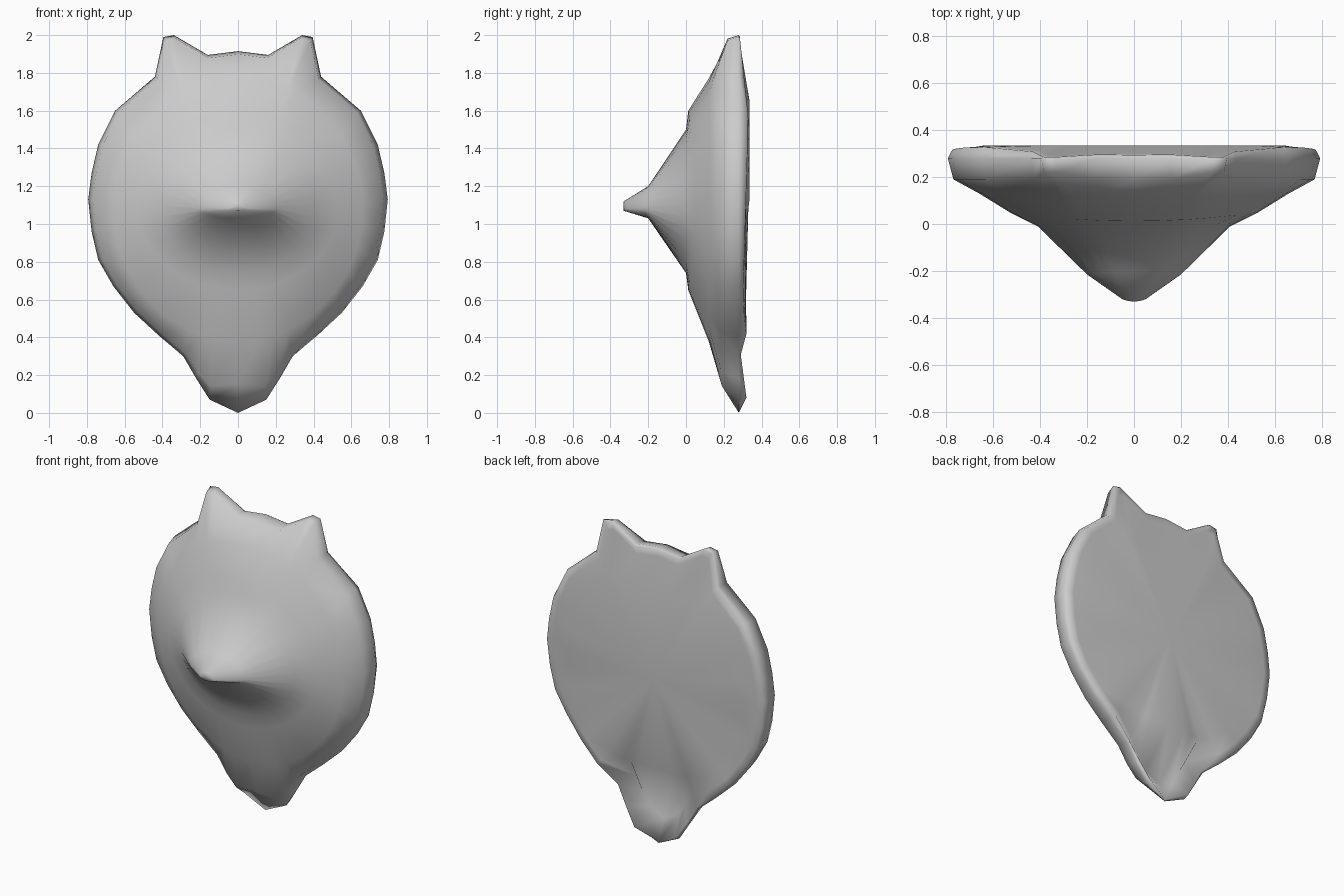
import bpy, bmesh, math

if "Cube" in bpy.data.objects:
    bpy.data.objects.remove(bpy.data.objects["Cube"])

CZ = 1.08  # height of the muzzle axis

# right half of the mask outline, crown to chin (x, z)
OUTLINE = [(0, 1.915), (0.16, 1.895), (0.34, 2.0), (0.395, 1.99), (0.44, 1.78),
           (0.65, 1.6), (0.74, 1.42), (0.775, 1.27), (0.793, 1.13), (0.775, 0.96),
           (0.74, 0.81), (0.66, 0.67), (0.55, 0.53), (0.42, 0.41), (0.29, 0.3),
           (0.22, 0.18), (0.15, 0.07), (0, 0)]

# depth of the back edge by height (z, y)
BACK = [(0, 0.285), (0.07, 0.32), (0.3, 0.29), (0.45, 0.33), (0.57, 0.295),
        (0.7, 0.305), (1.57, 0.33), (2.0, 0.285)]


def back_y(z):
    for (z0, y0), (z1, y1) in zip(BACK, BACK[1:]):
        if z <= z1:
            return y0 + (y1 - y0) * (z - z0) / (z1 - z0)
    return BACK[-1][1]


def oval(rx, top, bottom, y_mid, y_side):
    """Half ring of the face, pointing the same ways as the outline."""
    pts = []
    for x, z in OUTLINE:
        a = math.atan2(x / 0.79, (z - CZ) / 0.95)
        s, c = math.sin(a), math.cos(a)
        h = top - CZ if c > 0 else CZ - bottom
        pts.append((rx * s, y_mid + (y_side - y_mid) * s * s, CZ + h * c))
    return pts


def front_rim():
    pts = []
    for x, z in OUTLINE:
        lift = 0.13 * max(0, 1 - x / 0.25) if z < 0.4 else 0
        y = 0.22 if z > 1.85 and x > 0.2 else 0.19
        pts.append((x * 0.97, y, CZ + (z - CZ) * 0.98 + lift))
    return pts


def edge_rim():
    return [(x, min(0.28, back_y(z)), z) for x, z in OUTLINE]


def back_rim():
    return [(x * 0.975, back_y(z) if z > 0 else 0.283, CZ + (z - CZ) * 0.99)
            for x, z in OUTLINE]


def chin_hollow():
    return [(x * 0.7, 0.225, 0.14 + z * 0.75) if z < 0.35
            else (x * 0.92, back_y(z) + 0.002, CZ + (z - CZ) * 0.94)
            for x, z in OUTLINE]


def back_plate():
    return [(x * 0.8, 0.335 if z > CZ else 0.315, min(1.66, max(0.5, CZ + (z - CZ) * 0.82)))
            for x, z in OUTLINE]


rings = [
    oval(0.05, 1.12, 1.07, -0.33, -0.32),   # nose tip
    oval(0.2, 1.2, 1.03, -0.2, -0.215),     # muzzle
    oval(0.41, 1.5, 0.74, 0.0, -0.01),      # cheeks
    oval(0.53, 1.6, 0.65, 0.012, 0.05),     # brow
    oval(0.66, 1.77, 0.38, 0.12, 0.13),     # mane
    front_rim(), edge_rim(), back_rim(), chin_hollow(), back_plate(),
]

# loft mirrored rings into one closed mask
bm = bmesh.new()
loops = []
for half in rings:
    full = half + [(-x, y, z) for x, y, z in half[-2:0:-1]]
    loops.append([bm.verts.new(p) for p in full])
n = len(loops[0])
for a, b in zip(loops, loops[1:]):
    for i in range(n):
        j = (i + 1) % n
        bm.faces.new((a[i], a[j], b[j], b[i]))
for loop, center in ((loops[0], (0, -0.33, 1.095)), (loops[-1], (0, 0.33, CZ))):
    c = bm.verts.new(center)
    for i in range(n):
        bm.faces.new((c, loop[i], loop[(i + 1) % n]))
bmesh.ops.recalc_face_normals(bm, faces=bm.faces)
for f in bm.faces:
    f.smooth = True

mesh = bpy.data.meshes.new("animal_mask")
bm.to_mesh(mesh)
bm.free()
mask = bpy.data.objects.new("animal_mask", mesh)
bpy.context.collection.objects.link(mask)
